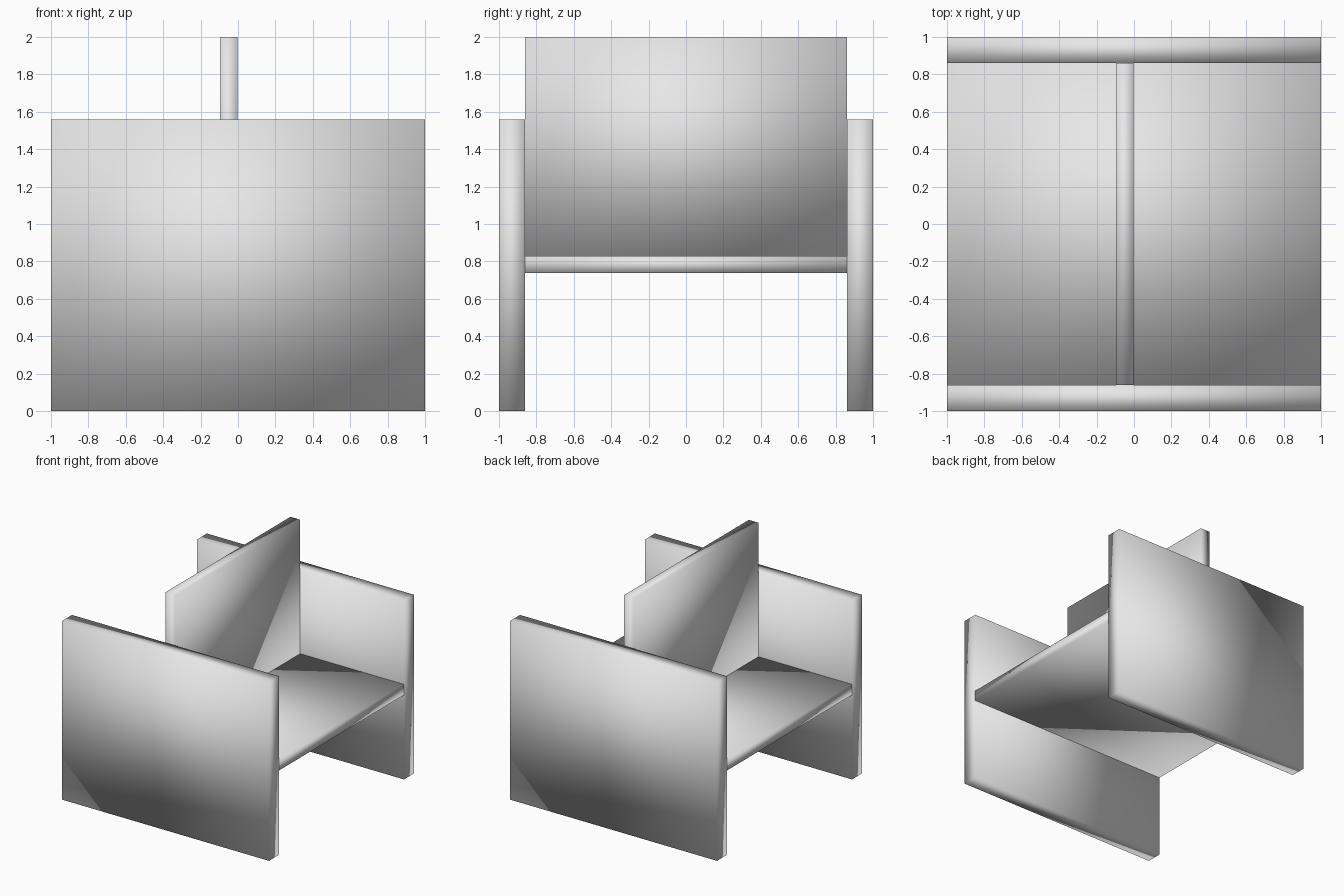
import bpy
import bmesh

if "Cube" in bpy.data.objects:
    bpy.data.objects.remove(bpy.data.objects["Cube"])

mat = bpy.data.materials.new("light grey")
mat.diffuse_color = (0.8, 0.8, 0.8, 1)
mat.use_nodes = True
mat.node_tree.nodes["Principled BSDF"].inputs["Base Color"].default_value = mat.diffuse_color


def slab(name, x, y, z):
    """Smooth-shaded box given by its (min, max) range on each axis."""
    bm = bmesh.new()
    bmesh.ops.create_cube(bm, size=1)
    for v in bm.verts:
        v.co = [r[0] if c < 0 else r[1] for c, r in zip(v.co, (x, y, z))]
    for f in bm.faces:
        f.smooth = True
    mesh = bpy.data.meshes.new(name)
    bm.to_mesh(mesh)
    bm.free()
    mesh.materials.append(mat)
    obj = bpy.data.objects.new(name, mesh)
    bpy.context.collection.objects.link(obj)
    return obj


INNER, SEAT_LOW, SEAT_TOP = 0.862, 0.737, 0.83

# End panels, standing on the floor
slab("front_panel", (-1, 1), (-1, -INNER), (0, 1.56))
slab("back_panel", (-1, 1), (INNER, 1), (0, 1.56))

# Seat spanning between the panels
slab("seat", (-1, 1), (-INNER, INNER), (SEAT_LOW, SEAT_TOP))

# Central upright backrest, splitting the seat in two
slab("backrest", (-0.097, -0.003), (-INNER, INNER), (SEAT_TOP, 2))
